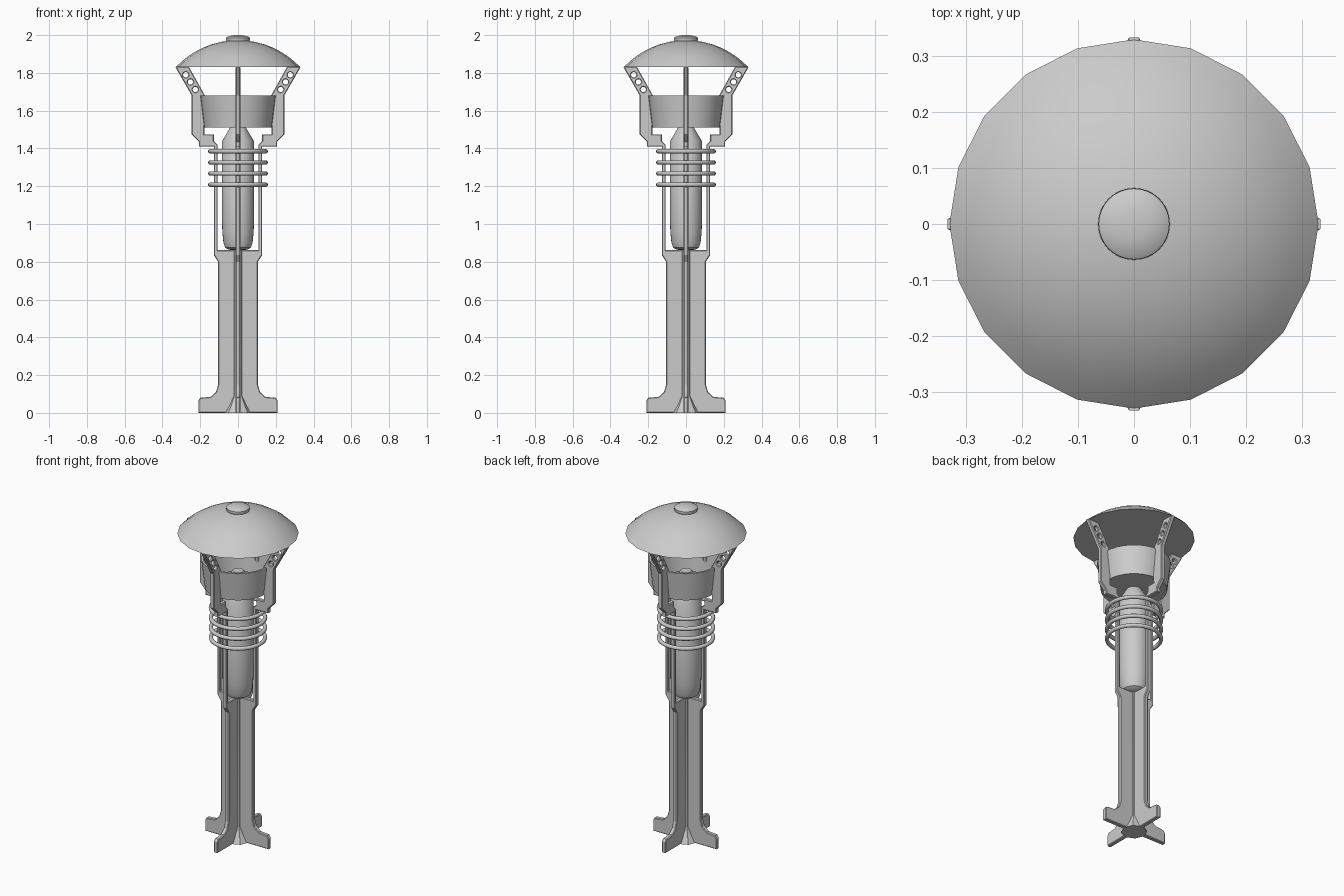
import bpy
import math

cube = bpy.data.objects.get("Cube")
if cube:
    bpy.data.objects.remove(cube, do_unlink=True)

# Single painted-metal colour
grey = bpy.data.materials.new("plain grey")
grey.use_nodes = True
COLOUR = (0.6, 0.6, 0.6, 1)
grey.diffuse_color = COLOUR
grey.node_tree.nodes["Principled BSDF"].inputs["Base Color"].default_value = COLOUR


def add_object(name, mesh):
    obj = bpy.data.objects.new(name, mesh)
    bpy.context.collection.objects.link(obj)
    if not mesh.materials:
        mesh.materials.append(grey)
    return obj


def smooth(obj, degrees=35):
    bpy.ops.object.select_all(action="DESELECT")
    obj.select_set(True)
    bpy.context.view_layer.objects.active = obj
    bpy.ops.object.shade_smooth_by_angle(angle=math.radians(degrees))


def lathe(name, profile, sides):
    """Revolve (radius, height) points, listed bottom to top; axis points become poles."""
    verts, rings, faces = [], [], []
    for r, z in profile:
        count = 1 if r == 0 else sides
        rings.append([len(verts) + i for i in range(count)])
        for i in range(count):
            a = math.tau * i / sides
            verts.append((r * math.cos(a), r * math.sin(a), z))
    for low, high in zip(rings, rings[1:]):
        for i in range(sides):
            j = (i + 1) % sides
            corners = [low[i % len(low)], low[j % len(low)],
                       high[j % len(high)], high[i % len(high)]]
            faces.append(list(dict.fromkeys(corners)))
    mesh = bpy.data.meshes.new(name)
    mesh.from_pydata(verts, [], faces)
    obj = add_object(name, mesh)
    smooth(obj)
    return obj


def add_loop(curve, points):
    spline = curve.splines.new("POLY")
    spline.points.add(len(points) - 1)
    for p, (x, y) in zip(spline.points, points):
        p.co = (x, y, 0, 1)
    spline.use_cyclic_u = True


# Fin: foot, post, strut, stepped bracket and pierced arm in one flat plate
FIN = [(0, 0), (0.21, 0), (0.21, 0.065), (0.2, 0.08), (0.145, 0.085),
       (0.117, 0.11), (0.105, 0.15), (0.105, 0.8), (0.128, 0.835),
       (0.128, 1.41), (0.207, 1.41), (0.207, 1.435), (0.245, 1.475),
       (0.245, 1.68), (0.332, 1.832), (0.26, 1.832), (0.175, 1.68),
       (0.178, 1.475), (0.128, 1.475), (0.128, 1.44), (0.108, 1.42),
       (0.108, 0.862), (0, 0.862)]
curve = bpy.data.curves.new("fin_outline", "CURVE")
curve.dimensions = "2D"
curve.fill_mode = "BOTH"
curve.extrude = 0.009
curve.bevel_depth = 0.004
curve.bevel_resolution = 0
curve.offset = -0.004
add_loop(curve, FIN)
for cx, cy in [(0.277, 1.79), (0.252, 1.752), (0.226, 1.712)]:
    add_loop(curve, [(cx + 0.014 * math.cos(math.tau * i / 14),
                      cy + 0.014 * math.sin(math.tau * i / 14)) for i in range(14)])
outline = bpy.data.objects.new("fin_outline", curve)
bpy.context.collection.objects.link(outline)
bpy.context.view_layer.update()
fin_mesh = bpy.data.meshes.new_from_object(
    outline.evaluated_get(bpy.context.evaluated_depsgraph_get()))
fin_mesh.shade_flat()
bpy.data.objects.remove(outline, do_unlink=True)
for k, side in enumerate(["left", "back", "right", "front"]):
    fin = add_object(side + "_fin", fin_mesh)
    fin.rotation_euler = (math.pi / 2, 0, k * math.pi / 2)

# Central column with flared base
lathe("column", [(0, 0), (0.072, 0), (0.05, 0.04), (0.027, 0.09),
                 (0.027, 0.862), (0, 0.862)], 8)

# Capsule with shoulder, stem and button
lathe("capsule", [(0, 0.862), (0.05, 0.864), (0.068, 0.875), (0.077, 0.9),
                  (0.083, 0.96), (0.085, 1.03), (0.085, 1.437), (0.045, 1.505),
                  (0.04, 1.515), (0.036, 1.6), (0.03, 1.607), (0, 1.607)], 32)

# Open reflector cup
lathe("cup", [(0, 1.512), (0.18, 1.512), (0.2, 1.68), (0.188, 1.68),
              (0.17, 1.524), (0, 1.524)], 32)

# Cooling rings around the struts
for n in range(4):
    bpy.ops.mesh.primitive_torus_add(
        major_radius=0.147, minor_radius=0.0115, major_segments=40,
        minor_segments=10, location=(0, 0, 1.385 - 0.059 * n))
    ring = bpy.context.object
    ring.name = "cooling_ring"
    ring.data.materials.append(grey)
    smooth(ring, 50)

# Domed cap: spherical arc over a flat underside
R, TOP, EDGE = 0.452, 1.973, 0.329
span = math.asin(EDGE / R)
arc = [(R * math.sin(span * (1 - t / 8)), TOP - R + R * math.cos(span * (1 - t / 8)))
       for t in range(8)]
lathe("cap", [(0, 1.83)] + arc + [(0, TOP)], 20)

# Button on the cap
lathe("cap_button", [(0, 1.96), (0.06, 1.966), (0.064, 1.975), (0.063, 1.986),
                     (0.05, 1.994), (0.025, 1.999), (0, 2.0)], 32)
